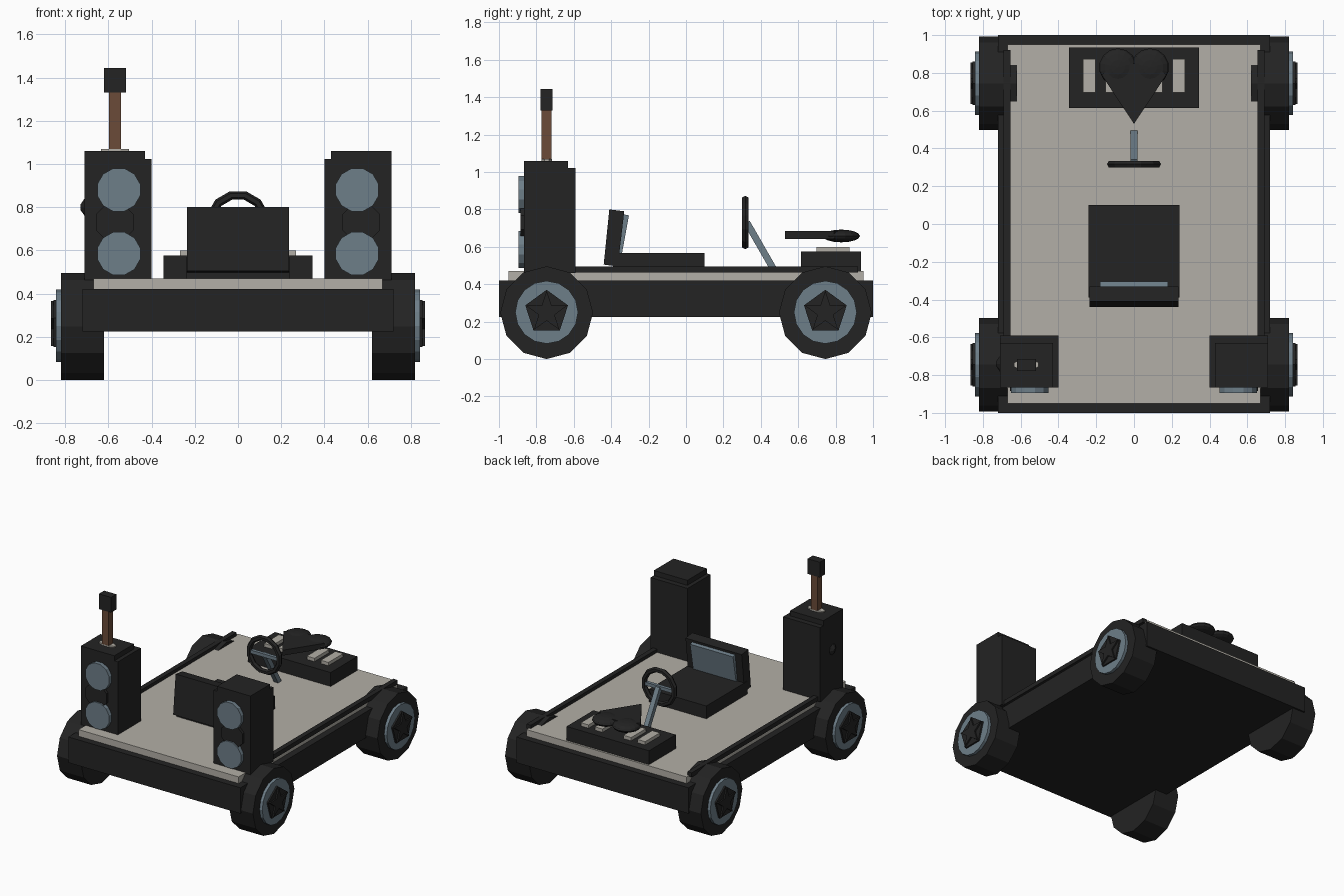
import bpy, bmesh, math
from mathutils import Vector, Matrix

if "Cube" in bpy.data.objects:
    bpy.data.objects.remove(bpy.data.objects["Cube"])


def material(name, rgb):
    m = bpy.data.materials.new(name)
    m.diffuse_color = (*rgb, 1)
    m.use_nodes = True
    m.node_tree.nodes["Principled BSDF"].inputs["Base Color"].default_value = m.diffuse_color
    return m


BLACK = material("black", (0.017, 0.017, 0.017))
GREY = material("warm grey", (0.45, 0.43, 0.385))
STEEL = material("blue grey", (0.155, 0.21, 0.25))
BROWN = material("wood brown", (0.145, 0.07, 0.04))


def finish(name, bm, mat):
    bmesh.ops.recalc_face_normals(bm, faces=bm.faces)
    me = bpy.data.meshes.new(name)
    bm.to_mesh(me)
    bm.free()
    me.materials.append(mat)
    ob = bpy.data.objects.new(name, me)
    bpy.context.collection.objects.link(ob)
    return ob


def box(name, x, y, z, mat):
    bm = bmesh.new()
    bmesh.ops.create_cube(bm, size=1)
    for v in bm.verts:
        v.co = [(a + b) / 2 + c * (b - a) for (a, b), c in zip((x, y, z), v.co)]
    return finish(name, bm, mat)


def prism(name, pts, a, b, axis, mat):
    """Extrude a 2D outline from a to b along axis (0, 1 or 2)."""
    def place(p, h):
        c = list(p)
        c.insert(axis, h)
        return c
    bm = bmesh.new()
    lo = [bm.verts.new(place(p, a)) for p in pts]
    hi = [bm.verts.new(place(p, b)) for p in pts]
    bm.faces.new(lo)
    bm.faces.new(hi)
    n = len(pts)
    for i in range(n):
        j = (i + 1) % n
        bm.faces.new((lo[i], lo[j], hi[j], hi[i]))
    return finish(name, bm, mat)


def ring(cx, cy, r, n, r2=None, phase=math.pi / 2):
    """Regular polygon, or a star when r2 is given."""
    k = n * 2 if r2 else n
    out = []
    for i in range(k):
        q = r2 if r2 and i % 2 else r
        t = phase + i * math.tau / k
        out.append((cx + q * math.cos(t), cy + q * math.sin(t)))
    return out


def beam(name, a, b, w, mat):
    """Square bar between two points."""
    a, b = Vector(a), Vector(b)
    bm = bmesh.new()
    bmesh.ops.create_cube(bm, size=1)
    bmesh.ops.scale(bm, vec=(w, w, (b - a).length), verts=bm.verts)
    rot = (b - a).to_track_quat('Z', 'Y').to_matrix().to_4x4()
    bm.transform(Matrix.Translation((a + b) / 2) @ rot)
    return finish(name, bm, mat)


# Chassis and deck
box("chassis", (-.72, .72), (-1, 1), (.225, .42), BLACK)
box("deck", (-.67, .67), (-.95, .95), (.42, .47), GREY)

for s in (-1, 1):
    side = "right" if s > 0 else "left"

    # Side rails
    box(side + "_rail", sorted((s * .655, s * .692)), (-.6, .92), (.462, .495), BLACK)

    # Wheels with rim and five-pointed hub
    for yc, end in ((-.745, "front"), (.745, "rear")):
        n = f"{end}_{side}_"
        prism(n + "tyre", ring(yc, .248, .248, 12), s * .62, s * .82, 0, BLACK)
        prism(n + "rim", ring(yc, .25, .168, 16), s * .7, s * .842, 0, STEEL)
        prism(n + "hub", ring(yc, .25, .12, 5), s * .8, s * .854, 0, BLACK)
        prism(n + "hub_star", ring(yc, .25, .115, 5, .045), s * .8, s * .865, 0, BLACK)

    # Speakers: stepped cabinet with two cones and a dark middle disc
    box(side + "_speaker_cabinet", sorted((s * .40, s * .71)), (-.865, -.59), (.46, 1.022), BLACK)
    box(side + "_speaker_cap", sorted((s * .43, s * .71)), (-.865, -.63), (.9, 1.06), BLACK)
    for zc in (.88, .585):
        prism(side + "_speaker_cone", ring(s * .552, zc, .103, 12, phase=math.pi / 12),
              -.895, -.85, 1, STEEL)
    prism(side + "_speaker_middle", ring(s * .57, .73, .095, 8, phase=math.pi / 8),
          -.885, -.85, 1, BLACK)

# Side knob on the left speaker
bm = bmesh.new()
bmesh.ops.create_cone(bm, cap_ends=True, segments=8, radius1=.055, radius2=.012, depth=.03)
bm.transform(Matrix.Translation((-.715, -.74, .8)) @ Matrix.Rotation(-math.pi / 2, 4, 'Y'))
finish("speaker_knob", bm, BLACK)

# Lever on the left speaker
prism("lever_base", [(-.57 + x * .07, -.745 + y * .03) for x, y in ring(0, 0, 1, 8, phase=math.pi / 8)],
      1.05, 1.07, 2, GREY)
box("lever_shaft", (-.597, -.542), (-.772, -.718), (1.05, 1.34), BROWN)
box("lever_grip", (-.62, -.518), (-.778, -.715), (1.33, 1.445), BLACK)

# Seat
box("seat_base", (-.24, .24), (-.39, .1), (.465, .567), BLACK)
prism("seat_back", [(-.44, .505), (-.365, .495), (-.33, .79), (-.41, .8)], -.235, .235, 0, BLACK)
prism("seat_back_pad", [(-.375, .55), (-.345, .55), (-.305, .768), (-.34, .775)], -.18, .18, 0, STEEL)

# Steering column, wheel and spokes
beam("steering_column", (0, .48, .46), (0, .325, .73), .036, STEEL)
beam("steering_crossbar", (-.12, .318, .73), (.12, .318, .73), .025, STEEL)
bpy.ops.mesh.primitive_torus_add(major_segments=12, minor_segments=6, major_radius=.128,
                                 minor_radius=.02, location=(0, .317, .73),
                                 rotation=(math.pi / 2, math.radians(15), 0))
wheel = bpy.context.object
wheel.name = "steering_wheel"
wheel.data.materials.append(BLACK)

# Pedal board with four pads
box("pedal_board", (-.345, .345), (.615, .935), (.465, .575), BLACK)
for x in (-.237, -.12, .12, .237):
    box("pedal_pad", (x - .032, x + .032), (.697, .873), (.57, .6), GREY)

# Heart ornament: wedge and two flattened lobes
prism("heart_wedge", [(0, .53), (.172, .79), (.09, .85), (-.09, .85), (-.172, .79)],
      .643, .684, 2, BLACK)
for s in (-1, 1):
    bm = bmesh.new()
    bmesh.ops.create_uvsphere(bm, u_segments=14, v_segments=8, radius=1)
    bm.transform(Matrix.Translation((s * .085, .83, .658)) @ Matrix.Diagonal((.1, .1, .034, 1)))
    finish("heart_lobe", bm, BLACK)
